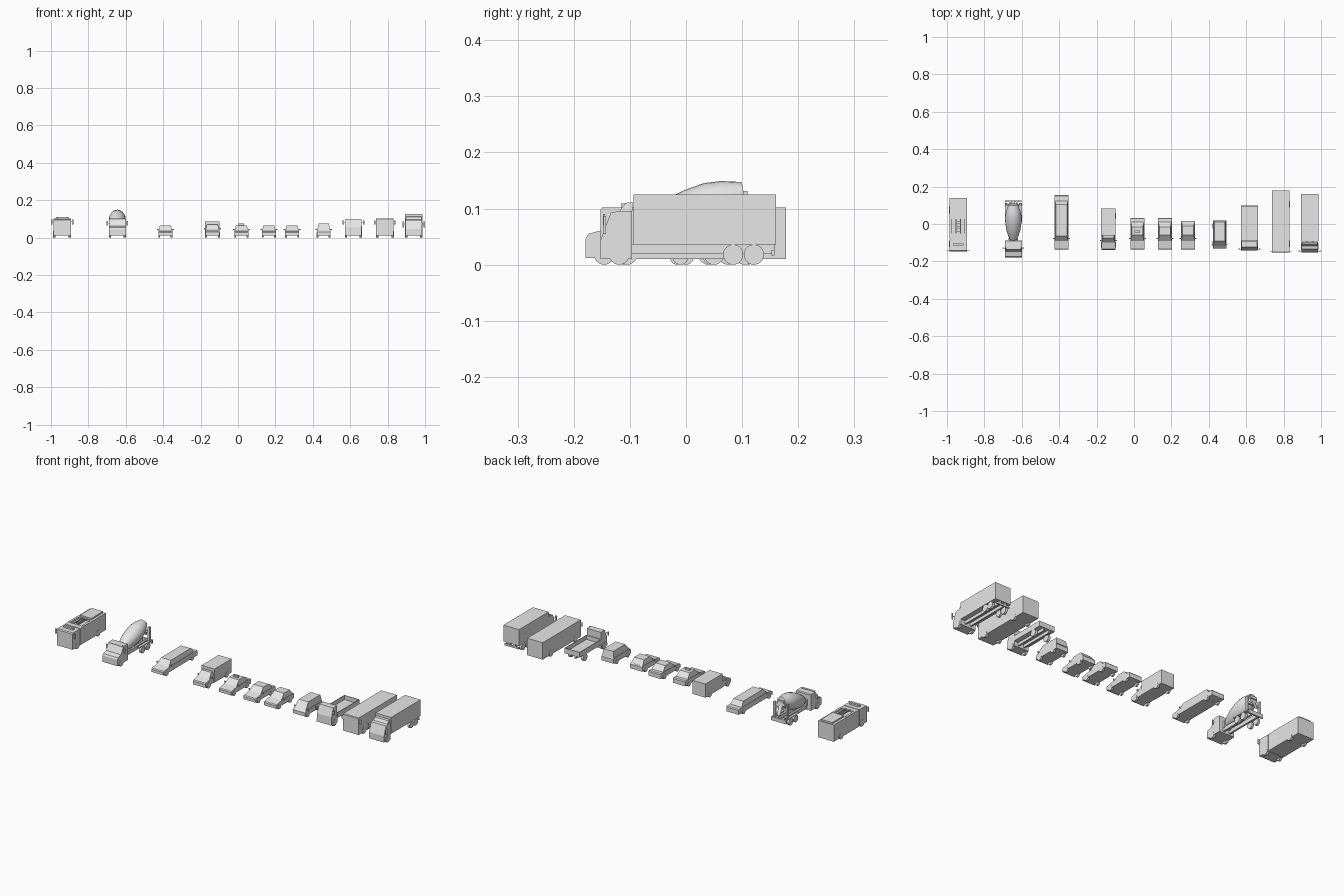
import bpy, bmesh, math
from mathutils import Matrix, Vector

cube = bpy.data.objects.get("Cube")
if cube:
    bpy.data.objects.remove(cube)

UNIT = 0.01  # all sizes below are in hundredths

grey = bpy.data.materials.new("plain_grey")
grey.use_nodes = True
tone = (0.8, 0.8, 0.8, 1)
grey.diffuse_color = tone
grey.node_tree.nodes["Principled BSDF"].inputs["Base Color"].default_value = tone


def finish(name, bm, smooth=False):
    bmesh.ops.recalc_face_normals(bm, faces=bm.faces)
    bmesh.ops.scale(bm, vec=Vector((UNIT, UNIT, UNIT)), verts=bm.verts)
    mesh = bpy.data.meshes.new(name)
    bm.to_mesh(mesh)
    bm.free()
    mesh.materials.append(grey)
    obj = bpy.data.objects.new(name, mesh)
    bpy.context.collection.objects.link(obj)
    if smooth:
        bpy.ops.object.select_all(action='DESELECT')
        obj.select_set(True)
        bpy.context.view_layer.objects.active = obj
        bpy.ops.object.shade_smooth_by_angle(angle=math.radians(40))
    return obj


def prism(name, x, half, profile, belt=None, taper=1):
    """Side profile of (y, z) points across the width, narrowed above the belt."""
    bm = bmesh.new()
    sides = []
    for s in (-1, 1):
        sides.append([bm.verts.new((x + s * half * (taper if belt and z > belt else 1), y, z))
                      for y, z in profile])
    a, b = sides
    bm.faces.new(a)
    bm.faces.new(b[::-1])
    for i in range(len(a)):
        j = (i + 1) % len(a)
        bm.faces.new((a[i], b[i], b[j], a[j]))
    return finish(name, bm)


def box(name, x, half, y0, y1, z0, z1):
    return prism(name, x, half, [(y0, z0), (y1, z0), (y1, z1), (y0, z1)])


def pair(name, x, offset, half, *span):
    for side, s in (("left", 1), ("right", -1)):
        box(f"{name}_{side}", x + s * offset, half, *span)


def wheels(name, x, half, radius, axles, width=1.3):
    for n, y in enumerate(axles):
        for side, s in (("left", 1), ("right", -1)):
            bm = bmesh.new()
            place = Matrix.Translation((x + s * (half - width / 2 + 0.1), y, radius))
            bmesh.ops.create_cone(bm, cap_ends=True, segments=24, radius1=radius, radius2=radius,
                                  depth=width, matrix=place @ Matrix.Rotation(math.pi / 2, 4, 'Y'))
            finish(f"{name}_wheel_{n}_{side}", bm, True)


def mirrors(name, x, half, reach, y, z0, z1):
    mid = (z0 + z1) / 2
    pair(name + "_mirror_arm", x, (half + reach) / 2 - 0.2, (reach - half) / 2, y, y + 0.3, mid, mid + 0.3)
    pair(name + "_mirror", x, reach - 0.4, 0.4, y, y + 0.4, z0, z1)


def car(name, x, half, front, back, glass, roof, top=6.5, belt=4, nose=3.2, axles=()):
    """Body with hood and trunk, and a tapered cabin; glass and roof are (front, back)."""
    prism(name + "_body", x, half, [
        (front, 1.2), (back, 1.2), (back, belt - 0.5), (back - 0.4, belt),
        (glass[0], belt), (front + 0.4, nose), (front, nose - 0.5)])
    prism(name + "_cabin", x, half - 0.2, [
        (glass[0], belt), (glass[1], belt), (roof[1], top), (roof[0], top)], belt, 0.84)
    wheels(name, x, half, 1.4, axles, 1)
    mirrors(name, x, half, half + 0.8, glass[0] + 1, belt, belt + 0.7)


# Passenger cars
car("limousine", -38.8, 3.7, -13.7, 15.4, (-9, 12.4), (-6.5, 10.5), axles=(-11, 11))
car("taxi", 1.8, 3.7, -13.7, 3.3, (-9, 1), (-6, -1.5), axles=(-11, 0))
box("taxi_roof_sign", 1.8, 1.4, -4.6, -3.6, 6.5, 7.4)
car("sedan", 16.5, 3.7, -13.7, 3.3, (-9, 1), (-6, -1.5), axles=(-11, 0))
car("hatchback", 28.9, 3.7, -13.7, 1.5, (-9, 1), (-6, -1), axles=(-11, -1.5))
car("minivan", 45.8, 3.6, -13, 2, (-12, 1.9), (-9, 1.2), top=7.4, nose=3.6, axles=(-10.5, -1))

# Delivery van: short hood and cab with a cargo box behind
van = -13.7
car("van", van, 3.7, -13.8, -5.8, (-10, -5.9), (-7.6, -5.9), top=7, belt=4.4, nose=3.5)
box("van_cargo_box", van, 3.9, -6.2, 8.4, 1.2, 8.6)
wheels("van", van, 3.9, 1.5, (-11, 4.5), 1)

# Flatbed truck: cab, chassis rails and a bed with dropped sides
flat = 61.7
prism("flatbed_cab", flat, 4.4, [
    (-14.2, 1.2), (-9, 1.2), (-9, 10), (-12.3, 10), (-14, 5.5)], 6, 0.95)
pair("flatbed_chassis_rail", flat, 1.6, 0.4, -9, 9.4, 2, 3.6)
box("flatbed_floor", flat, 4.6, -9, 9.8, 3.5, 4.1)
pair("flatbed_side", flat, 4.4, 0.2, -9, 9.8, 4, 6.3)
for end, y in (("front", -9), ("tail", 9.4)):
    box(f"flatbed_{end}_board", flat, 4.6, y, y + 0.4, 4, 6.3)
wheels("flatbed", flat, 4.5, 1.8, (-11.5, 5))
mirrors("flatbed", flat, 4.4, 5.9, -13.6, 7, 9)

# Bus
bus = 78.5
prism("bus_body", bus, 4.7, [
    (-15.2, 1), (17.8, 1), (17.8, 10.2), (-14.9, 10.2), (-15.2, 9.8)])
wheels("bus", bus, 4.7, 1.8, (-10.5, 10.5))
mirrors("bus", bus, 4.6, 5.8, -14.8, 7, 9)

# Box truck: sloped cab, wind deflector, cargo box and tandem rear axle
lorry = 94
prism("lorry_cab", lorry, 4.5, [
    (-15.2, 1), (-9.6, 1), (-9.6, 9.6), (-11.6, 9.6), (-13.4, 9.3), (-15, 5), (-15.2, 4.5)])
prism("lorry_wind_deflector", lorry, 4.2, [
    (-11.8, 9.6), (-9.5, 9.6), (-9.5, 11.2), (-10.8, 11)], 10, 0.95)
box("lorry_cargo_box", lorry, 4.7, -9.4, 16, 3.6, 12.5)
pair("lorry_chassis_rail", lorry, 1.6, 0.4, -9.6, 15.8, 2, 3.7)
box("lorry_rear_bumper", lorry, 4.3, 15.2, 15.8, 1.6, 2.6)
wheels("lorry", lorry, 4.6, 1.8, (-11.9, 8.4, 12.1))
mirrors("lorry", lorry, 4.5, 6, -14.7, 5.5, 8.7)

# Fire engine: cab and equipment body with a ladder channel on the roof
fire = -94
prism("fire_engine_cab", fire, 4.7, [
    (-14.6, 1), (-8.2, 1), (-8.2, 10), (-14.2, 10), (-14.6, 9.5)])
box("fire_engine_join", fire, 4.5, -8.3, -7.7, 1.2, 9.7)
box("fire_engine_body", fire, 4.7, -7.8, 13.9, 1, 9.3)
box("fire_engine_front_deck", fire, 4.7, -7.8, -5, 9.2, 10)
box("fire_engine_rear_deck", fire, 4.7, 2.6, 13.9, 9.2, 10.1)
box("fire_engine_locker", fire, 3.4, 3.4, 13.4, 10, 10.9)
pair("fire_engine_side_locker", fire, 4.1, 0.6, -5, 2.6, 9.2, 10.2)
box("fire_engine_light_bar", fire, 2.9, -11.6, -10.4, 10, 10.9)
pair("fire_engine_ladder_rail", fire, 1.2, 0.2, -5, 2.6, 10, 10.5)
for i in range(5):
    y = -4.2 + i * 1.4
    box(f"fire_engine_ladder_rung_{i}", fire, 1.2, y, y + 0.3, 10.1, 10.4)
wheels("fire_engine", fire, 4.7, 1.8, (-10.5, 7.5))
mirrors("fire_engine", fire, 4.7, 6, -14.3, 7, 9.6)

# Concrete mixer: hooded cab, chassis, drum on supports and a loading hopper
mixer = -64.5
prism("mixer_cab", mixer, 4.5, [
    (-17.9, 1.2), (-8.8, 1.2), (-8.8, 9.6), (-9.2, 10), (-12.6, 10), (-13, 9.6),
    (-14.8, 6.2), (-17.4, 5.5), (-17.9, 4.6)])
box("mixer_sun_visor", mixer, 4, -13.6, -12.4, 9.8, 10.2)
pair("mixer_chassis_rail", mixer, 1.8, 0.5, -9, 12.4, 2, 4)
pair("mixer_fender", mixer, 3.8, 0.7, 1.2, 11.2, 3.7, 4.1)
box("mixer_front_support", mixer, 2.6, -8.6, -7.4, 3.5, 7)
pair("mixer_rear_post", mixer, 3.8, 0.5, 9.8, 11, 3.5, 11.6)
box("mixer_rear_crossbar", mixer, 4.2, 9.9, 10.8, 8.4, 9.4)
box("mixer_rear_bumper", mixer, 4.4, 11.8, 12.6, 2, 4)
prism("mixer_hopper", mixer, 2, [(9.4, 11), (11, 11.8), (11, 13.1), (9.4, 13.1)])
prism("mixer_chute", mixer, 1, [(10.8, 9.6), (12.6, 5.6), (12.6, 6.2), (10.8, 10.4)])
wheels("mixer", mixer, 4.5, 1.8, (-14.6, 4, 8.4))
mirrors("mixer", mixer, 4.5, 5.7, -13, 6.4, 8.8)

# Drum: rings of a tilted egg shape skinned together
bm = bmesh.new()
sections = 24
rings = []
for along, radius in ((-8.4, 1.8), (-6, 2.9), (-3, 3.8), (0.5, 4.3), (4, 4.4), (7, 3.8), (10.4, 2.5)):
    rings.append([bm.verts.new((mixer + radius * math.cos(t), along - 0.2 * radius * math.sin(t),
                                8.8 + along * 0.33 + radius * math.sin(t)))
                  for t in (math.tau * k / sections for k in range(sections))])
for lower, upper in zip(rings, rings[1:]):
    for k in range(sections):
        j = (k + 1) % sections
        bm.faces.new((lower[k], lower[j], upper[j], upper[k]))
bm.faces.new(rings[0])
bm.faces.new(rings[-1])
finish("mixer_drum", bm, True)
